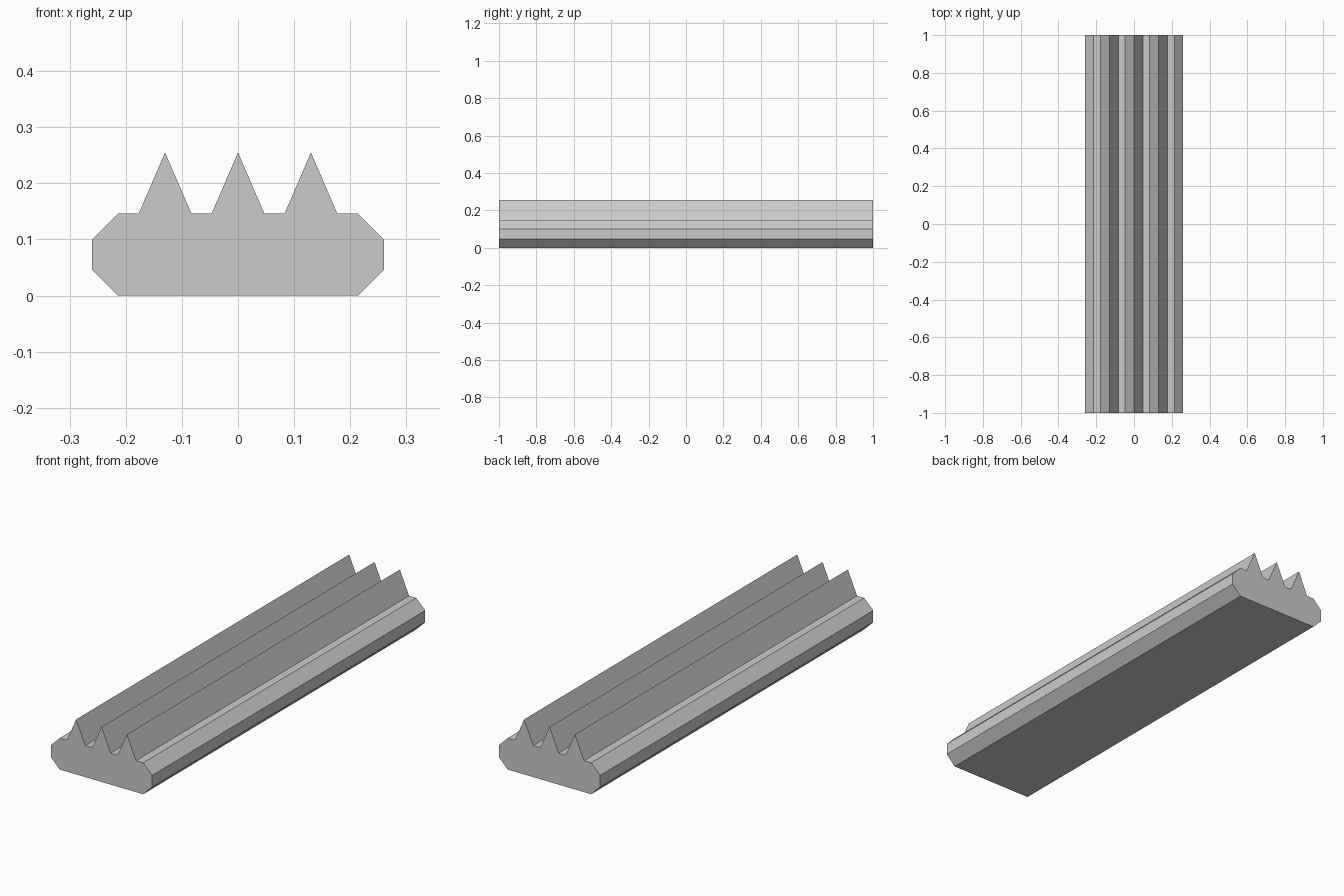
import bpy
import bmesh

cube = bpy.data.objects.get("Cube")
if cube:
    bpy.data.objects.remove(cube, do_unlink=True)

LENGTH = 2.0
HALF_WIDTH, BEVEL = 0.26, 0.046
DECK, PEAK = 0.146, 0.255
RIDGE_SPACING, RIDGE_HALF = 0.13, 0.047

# Single flat colour
grey = bpy.data.materials.new("light grey")
grey.use_nodes = True
colour = (0.6, 0.6, 0.6, 1)
grey.diffuse_color = colour
grey.node_tree.nodes["Principled BSDF"].inputs["Base Color"].default_value = colour

# Cross-section: chamfered bar, then three ridges from right to left
inner = HALF_WIDTH - BEVEL
profile = [(-inner, 0), (inner, 0), (HALF_WIDTH, BEVEL),
           (HALF_WIDTH, DECK - BEVEL), (inner, DECK)]
for i in (1, 0, -1):
    x = i * RIDGE_SPACING
    profile += [(x + RIDGE_HALF, DECK), (x, PEAK), (x - RIDGE_HALF, DECK)]
profile += [(-inner, DECK), (-HALF_WIDTH, DECK - BEVEL), (-HALF_WIDTH, BEVEL)]

# Extrude the section along the bar's length
bm = bmesh.new()
end = bm.faces.new([bm.verts.new((x, -LENGTH / 2, z)) for x, z in profile])
result = bmesh.ops.extrude_face_region(bm, geom=[end], use_keep_orig=True)
moved = [v for v in result["geom"] if isinstance(v, bmesh.types.BMVert)]
bmesh.ops.translate(bm, verts=moved, vec=(0, LENGTH, 0))
bmesh.ops.recalc_face_normals(bm, faces=bm.faces)

mesh = bpy.data.meshes.new("ridged_bar")
bm.to_mesh(mesh)
bm.free()
mesh.materials.append(grey)
bar = bpy.data.objects.new("ridged_bar", mesh)
bpy.context.collection.objects.link(bar)
